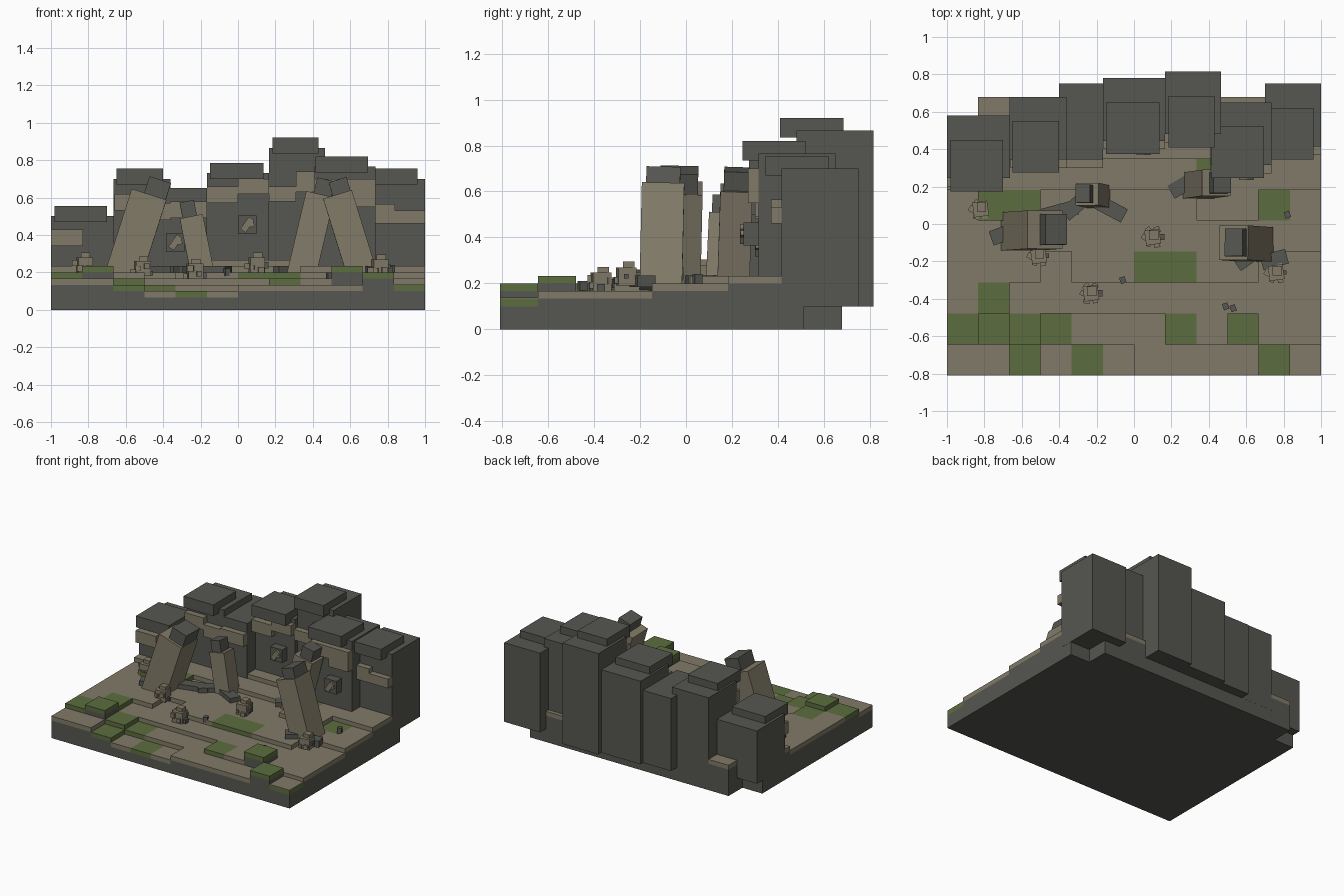
import bpy
import bmesh
import math
import random
from mathutils import Matrix, Vector, Euler

old = bpy.data.objects.get("Cube")
if old:
    bpy.data.objects.remove(old, do_unlink=True)


def material(name, rgb):
    mat = bpy.data.materials.new(name)
    mat.use_nodes = True
    colour = (*rgb, 1)
    mat.diffuse_color = colour
    mat.node_tree.nodes["Principled BSDF"].inputs["Base Color"].default_value = colour
    return mat


MATERIALS = [
    material("dark_stone", (.093, .093, .082)),
    material("tan_stone", (.22, .195, .138)),
    material("moss_green", (.108, .152, .05)),
]
DARK, TAN, MOSS = range(len(MATERIALS))


class Part:
    """Collects boxes in one mesh object."""

    def __init__(self, name):
        self.name = name
        self.bm = bmesh.new()

    def solid(self, matrix, colour):
        verts = bmesh.ops.create_cube(self.bm, size=1, matrix=matrix)["verts"]
        for face in {f for v in verts for f in v.link_faces}:
            face.material_index = colour

    def block(self, centre, size, colour, turn=(0, 0, 0)):
        rot = Euler([math.radians(a) for a in turn]).to_matrix().to_4x4()
        self.solid(Matrix.Translation(centre) @ rot @ Matrix.Diagonal((*size, 1)), colour)

    def span(self, x0, x1, y0, y1, z0, z1, colour):
        low, high = Vector((x0, y0, z0)), Vector((x1, y1, z1))
        self.block((low + high) / 2, high - low, colour)

    def finish(self):
        mesh = bpy.data.meshes.new(self.name)
        self.bm.to_mesh(mesh)
        self.bm.free()
        for mat in MATERIALS:
            mesh.materials.append(mat)
        obj = bpy.data.objects.new(self.name, mesh)
        bpy.context.collection.objects.link(obj)


# Ground: letter gives the step height, a capital letter means moss
FRONT, STEP = -.81, .0333
TILE_X, TILE_Y = 1 / 6, .1655
rows = [
    "ccBaAabbbbDB",
    "DECBbbbCcEcc",
    "dDcccccccccc",
    "dddcddDDddcc",
    "dddddddddddd",
    "dEEdddddeeDd",
    "eeeeeeeeEeee",
    "eeefffffffee",
    ".eeeeeeeeee.",
]
ground = Part("ground_tiles")
for r, row in enumerate(rows):
    for c, letter in enumerate(row):
        if letter == ".":
            continue
        top = .1 + STEP * (ord(letter.lower()) - ord("a"))
        x, y = -1 + c * TILE_X, FRONT + r * TILE_Y
        area = (x, x + TILE_X, y, y + TILE_Y)
        ground.span(*area, 0, top - STEP, DARK)
        ground.span(*area, top - STEP, top, MOSS if letter.isupper() else TAN)
ground.finish()

# Thin bare crust over the mossy front corner
crust = Part("corner_crust")
crust.span(1 - TILE_X, 1, FRONT, FRONT + TILE_Y, .1 + STEP, .105 + STEP, TAN)
crust.finish()

# Cliff columns: left edge, right edge, back, top, cap left, cap right
columns = {
    "far_right": (-1.001, -.662, .58, .5, -.98, -.7),
    "right": (-.665, -.36, .68, .7, -.65, -.4),
    "inner_right": (-.4, -.165, .75, .65, None, None),
    "middle": (-.165, .165, .78, .73, -.15, .135),
    "inner_left": (.165, .465, .815, .865, .185, .43),
    "left": (.41, .735, .65, .765, .415, .695),
    "far_left": (.7, 1.001, .75, .7, .735, .96),
}
DEPTH, CAP_DEPTH, OVERHANG = .335, .275, .07
for name, (x0, x1, back, top, cap0, cap1) in columns.items():
    column = Part("cliff_column_" + name)
    front = back - DEPTH
    if cap0 is None:
        front -= OVERHANG
    column.span(x0, x1, front, back, .1, top, DARK)
    if cap0 is not None:
        lip = front - OVERHANG
        column.span(cap0, cap1, lip, lip + CAP_DEPTH, top - .03, top + .055, DARK)
    column.finish()

# Tan strata standing proud of the cliff: column, left, right, bottom, top
strata = Part("cliff_strata")
for name, x0, x1, z0, z1 in [
    ("far_right", -1, -.83, .34, .43),
    ("right", -.66, -.5, .53, .62),
    ("right", -.5, -.36, .48, .57),
    ("inner_right", -.36, -.165, .49, .58),
    ("middle", -.165, 0, .57, .66),
    ("middle", 0, .165, .62, .7),
    ("inner_left", .165, .31, .58, .66),
    ("inner_left", .31, .42, .63, .74),
    ("left", .41, .57, .61, .7),
    ("left", .57, .735, .55, .7),
    ("far_left", .735, .84, .46, .565),
    ("far_left", .84, 1, .46, .53),
]:
    front = columns[name][2] - DEPTH
    if name == "inner_right":
        front -= OVERHANG
    strata.span(x0, x1, front - .045, front + .02, z0, z1, TAN)
strata.finish()

# Square niches with a tilted tan fragment on the cliff face
for name, x, y, z in [("middle", .05, .42, .455), ("left", .6, .285, .415),
                      ("right", -.335, .35, .36)]:
    niche = Part("wall_block_" + name)
    niche.block((x, y, z), (.1, .07, .1), DARK)
    niche.block((x, y - .035, z), (.035, .03, .08), TAN, (0, 35, 0))
    niche.block((x + .02, y - .035, z + .01), (.025, .025, .045), TAN, (0, -25, 0))
    niche.finish()

# Leaning pillars: foot, head, width, depth, cap shift
for name, foot, head, width, depth, shift in [
    ("front_right", (-.618, -.04, .17), (-.476, -.03, .615), .195, .205, .035),
    ("back_right", (-.185, .145, .17), (-.25, .16, .497), .125, .12, -.008),
    ("back_left", (.335, .205, .17), (.44, .22, .615), .155, .14, .012),
    ("front_left", (.67, -.11, .17), (.532, -.1, .615), .16, .185, .025),
]:
    foot, head = Vector(foot), Vector(head)
    axis = head - foot
    tilt = Vector((0, 0, 1)).rotation_difference(axis).to_matrix().to_4x4()
    pillar = Part("pillar_" + name)
    size = Matrix.Diagonal((width, depth, axis.length, 1))
    pillar.solid(Matrix.Translation((foot + head) / 2) @ tilt @ size, TAN)
    size = Matrix.Diagonal((width * .62, depth * .8, .095, 1))
    centre = head + axis.normalized() * .035 + Vector((shift, 0, 0))
    pillar.solid(Matrix.Translation(centre) @ tilt @ size, DARK)
    pillar.finish()

# Fallen dark slabs between the pillars
slabs = Part("fallen_slabs")
for x, y, length, angle in [(-.66, -.04, .22, 20), (-.42, .06, .24, 15), (-.31, .1, .16, 40),
                            (-.14, .09, .2, -28), (.25, .2, .12, 30),
                            (.59, -.19, .1, 35), (.75, -.19, .14, 15)]:
    slabs.block((x, y, .21), (length, .08, .05), DARK, (0, 0, angle))
slabs.finish()

# Small rubble heaps
random.seed(4)
for i, (x, y, z) in enumerate([(-.82, .08, .2), (-.51, -.17, .18), (-.23, -.37, .167),
                               (.1, -.07, .2), (.76, -.26, .19)]):
    heap = Part(f"rubble_heap_{i + 1}")
    heap.block((x, y, z + .04), (.08, .08, .08), TAN, (0, 0, 8))
    heap.block((x + .005, y + .01, z + .08), (.05, .05, .05), TAN)
    for k in range(6):
        turn = k * math.tau / 6
        side = random.uniform(.02, .035)
        spot = (x + .045 * math.cos(turn), y + .045 * math.sin(turn), z + random.uniform(.01, .06))
        heap.block(spot, (side, side, side), DARK if k == 0 else TAN, (0, 0, 20 * k))
    heap.finish()

# Loose pebbles
pebbles = Part("pebbles")
for x, y, z in [(.49, -.44, .18), (.53, -.45, .19), (.82, .05, .22), (-.06, -.3, .2)]:
    pebbles.block((x, y, z), (.03, .035, .04), DARK, (0, 0, 20))
pebbles.finish()
